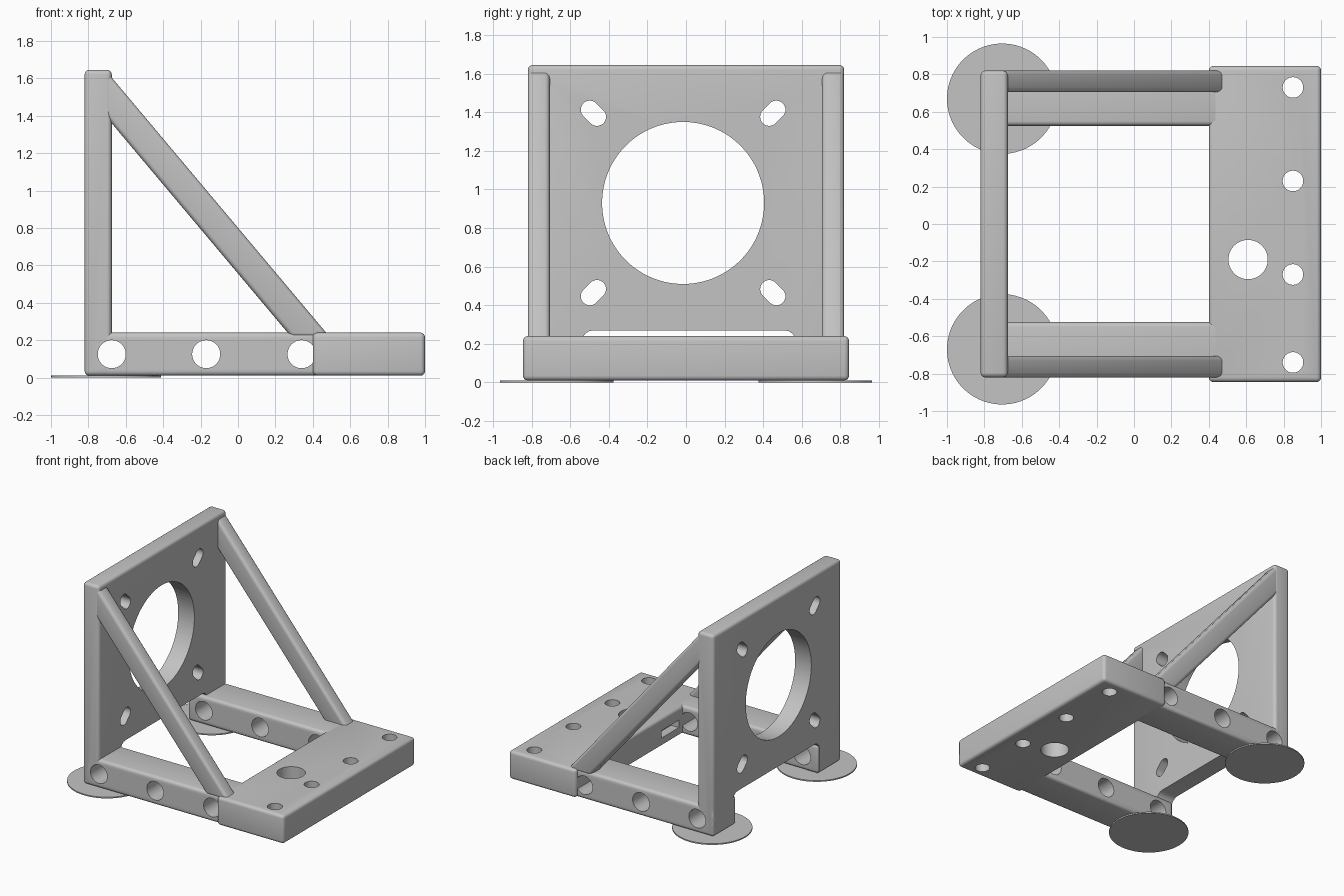
import bpy, bmesh, math

if "Cube" in bpy.data.objects:
    bpy.data.objects.remove(bpy.data.objects["Cube"], do_unlink=True)

grey = bpy.data.materials.new("light grey plastic")
grey.use_nodes = True
COLOUR = (0.55, 0.55, 0.55, 1)
grey.diffuse_color = COLOUR
grey.node_tree.nodes["Principled BSDF"].inputs["Base Color"].default_value = COLOUR


def prism(bm, outline, axis, lo, hi):
    """Extrude a 2D outline along an axis; the outline uses the other two axes in order."""
    def place(p, d):
        co = list(p)
        co.insert("xyz".index(axis), d)
        return co
    bottom = [bm.verts.new(place(p, lo)) for p in outline]
    top = [bm.verts.new(place(p, hi)) for p in outline]
    bm.faces.new(bottom)
    bm.faces.new(top)
    n = len(outline)
    for i in range(n):
        j = (i + 1) % n
        bm.faces.new((bottom[i], bottom[j], top[j], top[i]))


def rect(a0, a1, b0, b1):
    return [(a0, b0), (a1, b0), (a1, b1), (a0, b1)]


def capsule(a, b, r, stretch=0.0, angle=0.0, n=48):
    """Circle, optionally stretched into a slot along an angle."""
    pts = []
    for i in range(n):
        t = (i + 0.5) * math.tau / n
        s = stretch if math.cos(t) > 0 else -stretch
        pts.append((a + r * math.cos(t + angle) + s * math.cos(angle),
                    b + r * math.sin(t + angle) + s * math.sin(angle)))
    return pts


def activate(obj):
    bpy.ops.object.select_all(action="DESELECT")
    obj.select_set(True)
    bpy.context.view_layer.objects.active = obj


def part(name, shapes, bevel=0.0):
    bm = bmesh.new()
    for shape in shapes:
        prism(bm, *shape)
    bmesh.ops.recalc_face_normals(bm, faces=bm.faces)
    if bevel:
        bmesh.ops.bevel(bm, geom=bm.edges[:], offset=bevel, segments=4,
                        profile=0.5, affect="EDGES", clamp_overlap=True)
    mesh = bpy.data.meshes.new(name)
    bm.to_mesh(mesh)
    bm.free()
    mesh.materials.append(grey)
    obj = bpy.data.objects.new(name, mesh)
    bpy.context.collection.objects.link(obj)
    return obj


def cut(obj, shapes, bevel=0.0):
    cutter = part("cutter", shapes, bevel)
    cutter.hide_render = True
    activate(obj)
    mod = obj.modifiers.new("cut", "BOOLEAN")
    mod.operation = "DIFFERENCE"
    mod.solver = "EXACT"
    mod.object = cutter
    bpy.ops.object.modifier_apply(modifier=mod.name)
    bpy.data.objects.remove(cutter, do_unlink=True)


def smooth(obj):
    activate(obj)
    bpy.ops.object.shade_smooth_by_angle(angle=math.radians(35))


EDGE = 0.025
BASE, DECK = 0.01, 0.24

# Side holes shared by the rails and the plate feet
side_holes = [(capsule(x, 0.125, 0.075), "y", -1, 1) for x in (-0.675, -0.17, 0.34)]

# Upright plate with round opening, four radial slots and a gap at the foot
plate = part("motor_plate", [(rect(-0.82, 0.82, BASE, 1.645), "x", -0.82, -0.675)], EDGE)
cy, cz, d = -0.015, 0.93, 0.465
openings = [(capsule(cy, cz, 0.42, n=96), "x", -1, -0.5)]
for sy in (-1, 1):
    for sz in (-1, 1):
        openings.append((capsule(cy + sy * d, cz + sz * d, 0.047, 0.026,
                                 math.atan2(sz, sy)), "x", -1, -0.5))
cut(plate, openings)
cut(plate, [(rect(-0.54, 0.57, -0.3, 0.27), "x", -1, -0.5)], 0.06)
cut(plate, side_holes[:1])
smooth(plate)

# Rails, braces and anti-warp discs on both sides
for side, s in (("left", 1), ("right", -1)):
    ys = sorted((s * 0.525, s * 0.82))
    rail = part(side + "_rail", [(rect(-0.82, 0.46, BASE, DECK), "y", *ys)], EDGE)
    cut(rail, side_holes)
    smooth(rail)

    ys = sorted((s * 0.705, s * 0.82))
    slope = -1.19
    outer = lambda x: 1.61 + slope * (x + 0.68)
    gap = 0.245
    foot = 0.215
    x_foot = -0.68 + (foot - 1.61) / slope
    outline = [(-0.71, outer(-0.71)), (x_foot, foot),
               (x_foot + gap / slope, foot), (-0.71, outer(-0.71) - gap)]
    smooth(part(side + "_brace", [(outline, "y", *ys)], EDGE))

    smooth(part(side + "_base_disc",
                [(capsule(-0.705, s * 0.67, 0.295, n=64), "z", 0, BASE)]))

# Mounting block with bolt holes, one large hole and a shallow inner slot
block = part("mounting_block", [(rect(0.4, 1.0, -0.845, 0.845), "z", BASE, DECK)], EDGE)
holes = [(capsule(0.85, y, 0.055), "z", -1, 1) for y in (-0.74, -0.27, 0.23, 0.73)]
holes.append((capsule(0.61, -0.19, 0.105), "z", -1, 1))
holes.append((rect(-0.48, -0.26, 0.08, 0.14), "x", 0.3, 0.47))
cut(block, holes)
smooth(block)
